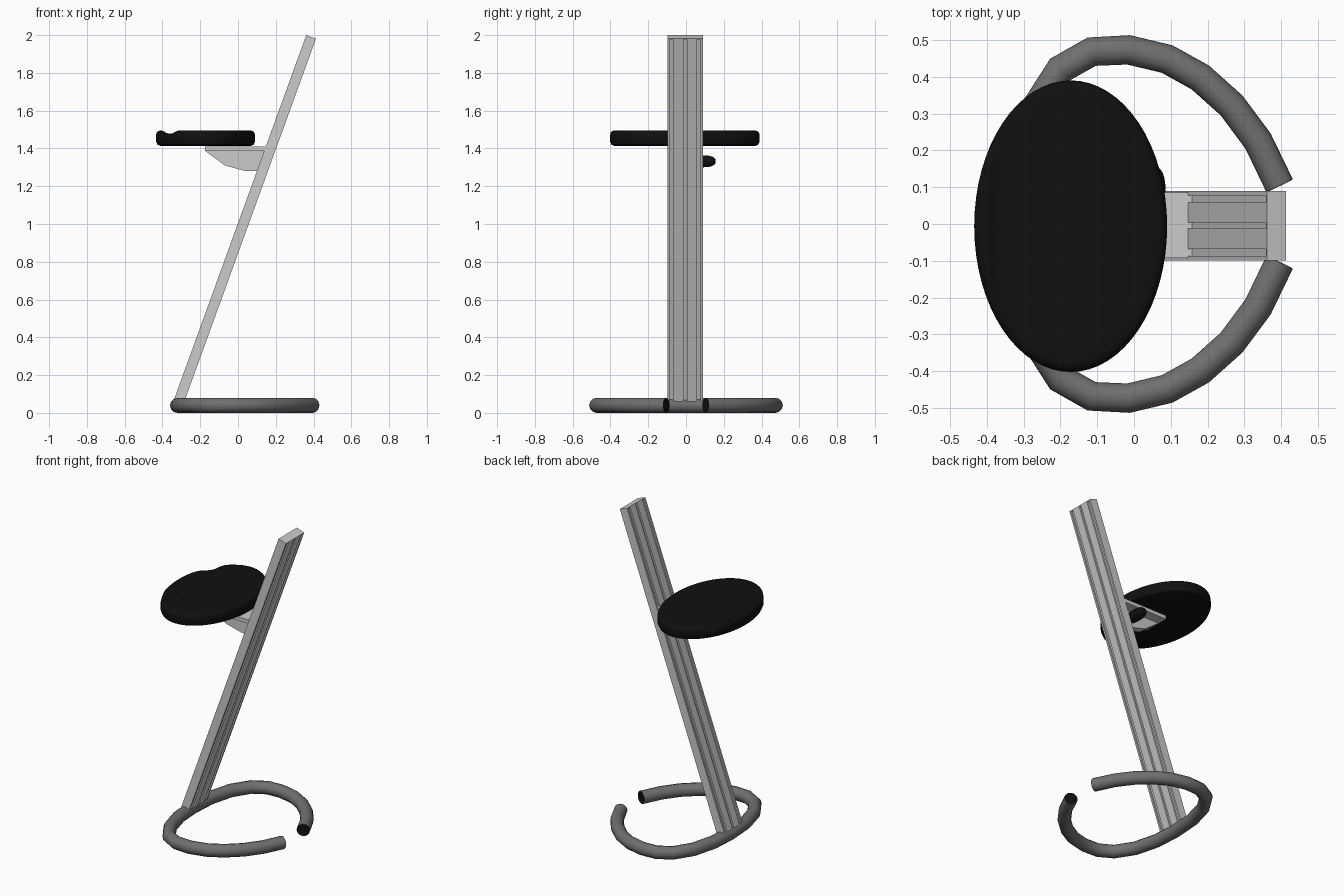
import bpy, bmesh, math
from mathutils import Vector

if "Cube" in bpy.data.objects:
    bpy.data.objects.remove(bpy.data.objects["Cube"])


def material(name, value):
    mat = bpy.data.materials.new(name)
    mat.diffuse_color = (value, value, value, 1)
    mat.use_nodes = True
    mat.node_tree.nodes["Principled BSDF"].inputs["Base Color"].default_value = mat.diffuse_color
    return mat


black = material("black", 0.005)
dark_grey = material("dark_grey", 0.16)


def make_object(name, bm, smooth=None, mat=None):
    bmesh.ops.recalc_face_normals(bm, faces=bm.faces)
    me = bpy.data.meshes.new(name)
    bm.to_mesh(me)
    bm.free()
    ob = bpy.data.objects.new(name, me)
    bpy.context.collection.objects.link(ob)
    if mat:
        me.materials.append(mat)
    if smooth:
        bpy.ops.object.select_all(action='DESELECT')
        ob.select_set(True)
        bpy.context.view_layer.objects.active = ob
        bpy.ops.object.shade_smooth_by_angle(angle=math.radians(smooth))
    return ob


def prism(name, points, offset, mat=None):
    bm = bmesh.new()
    face = bm.faces.new([bm.verts.new(p) for p in points])
    ext = bmesh.ops.extrude_face_region(bm, geom=[face])
    moved = [v for v in ext["geom"] if isinstance(v, bmesh.types.BMVert)]
    bmesh.ops.translate(bm, verts=moved, vec=offset)
    return make_object(name, bm, mat=mat)


# Open tubular base ring, one half mirrored in y
half = [(0.395, 0.105), (0.337, 0.225), (0.265, 0.322), (0.18, 0.398), (0.09, 0.448),
        (-0.015, 0.473), (-0.115, 0.468), (-0.2, 0.42), (-0.27, 0.31), (-0.31, 0.16)]
path = half + [(-0.32, 0)] + [(x, -y) for x, y in reversed(half)]
curve = bpy.data.curves.new("base_ring", 'CURVE')
curve.dimensions = '3D'
curve.bevel_depth = 0.04
curve.bevel_resolution = 4
curve.use_fill_caps = True
curve.materials.append(dark_grey)
spline = curve.splines.new('POLY')
spline.points.add(len(path) - 1)
for p, (x, y) in zip(spline.points, path):
    p.co = (x, y, 0.04, 1)
bpy.context.collection.objects.link(bpy.data.objects.new("base_ring", curve))

# Black plugs closing the two ring ends
for name, s in (("ring_plug_back", 1), ("ring_plug_front", -1)):
    out = Vector((0.058, -0.12 * s, 0)).normalized()
    flat = Vector((-out.y, out.x, 0))
    mid = Vector((0.395, 0.105 * s, 0.04))
    circle = [mid + flat * 0.038 * math.cos(a) + Vector((0, 0, 0.038 * math.sin(a)))
              for a in (math.pi * i / 8 for i in range(16))]
    prism(name, circle, out * 0.002, black)

# Leaning column: slab with three narrow grooves on both broad faces, and an end cap
bottom, top = Vector((-0.317, 0, 0.05)), Vector((0.387, 0, 1.9905))
axis = (top - bottom).normalized()
across = Vector((axis.z, 0, -axis.x))
T, D = 0.0275, 0.010
side = [(-0.099, T)]
for a, b in ((-0.087, -0.068), (-0.012, 0.004), (0.059, 0.078)):
    side += [(a, T), (a, T - D), (b, T - D), (b, T)]
side.append((0.089, T))
profile = side + [(y, -t) for y, t in reversed(side)]


def place(pts, origin):
    return [origin + across * t + Vector((0, y, 0)) for y, t in pts]


prism("column", place(profile, bottom), top - axis * 0.006 - bottom)
prism("column_cap", place([(-0.099, -T), (0.089, -T), (0.089, T), (-0.099, T)],
                          top - axis * 0.006), axis * 0.006)

# Seat bracket: wide top plate on a narrow faceted web
prism("bracket_plate", [(x, -0.092, z) for x, z in
      [(-0.175, 1.386), (0.155, 1.386), (0.163, 1.41), (-0.175, 1.41)]], (0, 0.177, 0))
prism("bracket_web", [(x, -0.03, z) for x, z in
      [(-0.175, 1.388), (-0.07, 1.31), (0.04, 1.28), (0.105, 1.281), (0.138, 1.388)]],
      (0, 0.05, 0))

# Oval seat: rings of a rounded slab, with a shallow groove across the top
CX, CY, RX, RY, Z0, Z1, R, N = -0.172, -0.006, 0.262, 0.396, 1.413, 1.495, 0.024, 64
rings = [(R - R * math.cos(a), Z0 + R - R * math.sin(a))
         for a in (math.pi / 2, math.pi / 4, 0)]
rings += [(R - R * math.cos(a), Z1 - R + R * math.sin(a))
          for a in (0, math.pi / 6, math.pi / 3, math.pi / 2)]
rings += [(0.024 + 0.0158 * i, Z1) for i in range(1, 15)]
bm = bmesh.new()
loops = []
for inset, z in rings:
    sx = RX - inset
    sy = RY - inset if inset <= R else sx * (RY - R) / (RX - R)
    loop = []
    for k in range(N):
        a = 2 * math.pi * k / N
        x, y = CX + sx * math.cos(a), CY + sy * math.sin(a)
        dip = 0
        if z > 1.47 and abs(x + 0.36) < 0.05:
            dip = 0.01 * (1 + math.cos(math.pi * (x + 0.36) / 0.05))
        loop.append(bm.verts.new((x, y, z - dip)))
    loops.append(loop)
for a, b in zip(loops, loops[1:]):
    for k in range(N):
        bm.faces.new((a[k], a[(k + 1) % N], b[(k + 1) % N], b[k]))
bm.faces.new(loops[0])
bm.faces.new(loops[-1])
make_object("seat", bm, 40, black)

# Adjusting knob: blunt rounded handle reaching out from the web
bm = bmesh.new()
bmesh.ops.create_uvsphere(bm, u_segments=24, v_segments=12, radius=1)
for v in bm.verts:
    c = [math.copysign(abs(t) ** 0.75, t) for t in v.co]
    v.co = (0.05 + c[0] * 0.036, 0.08 + c[1] * 0.077, 1.332 + c[2] * 0.032)
make_object("adjusting_knob", bm, 60, black)
